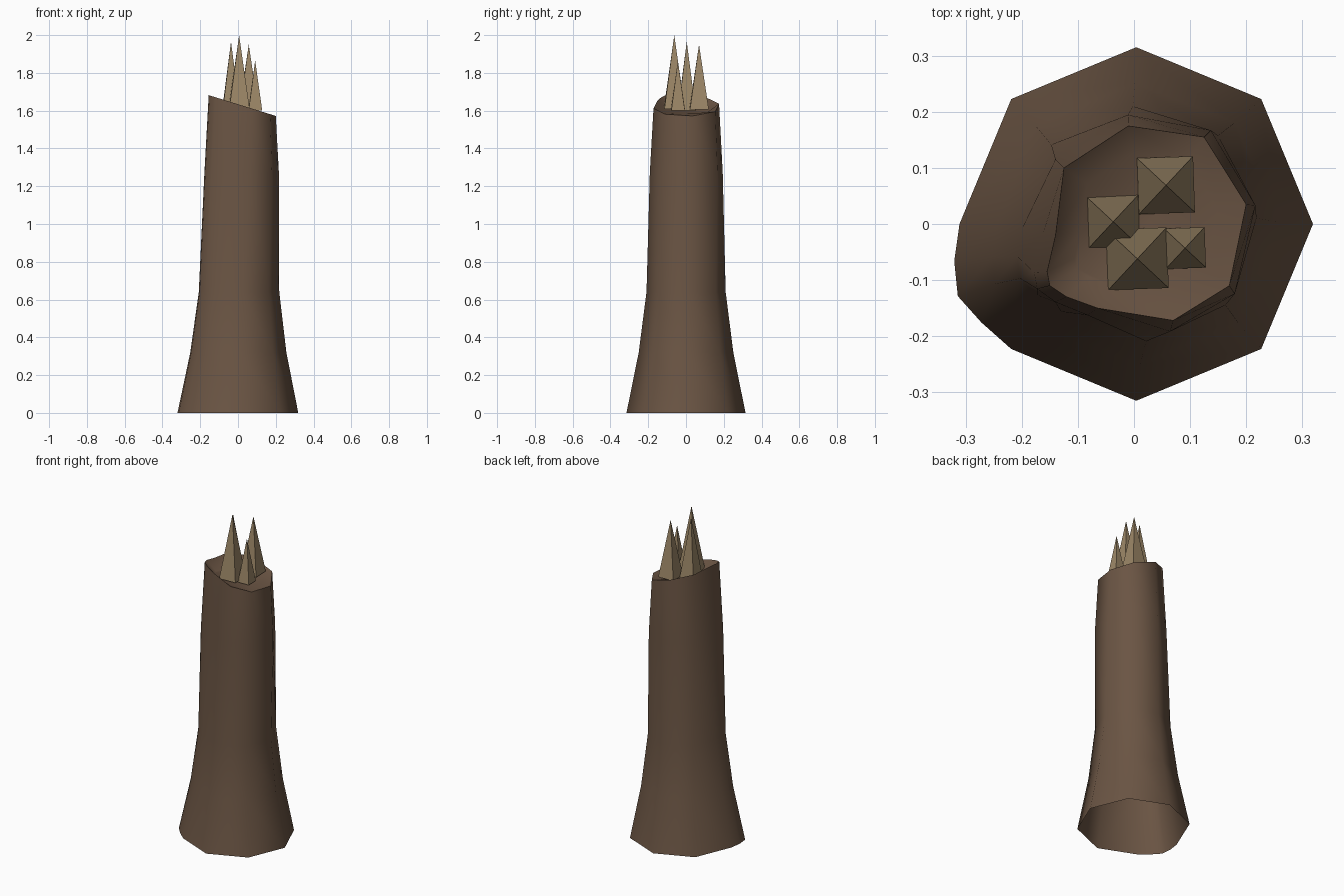
import bpy
import bmesh
from math import cos, sin, radians
from mathutils import Vector, Matrix

cube = bpy.data.objects.get("Cube")
if cube:
    bpy.data.objects.remove(cube)


def material(name, color):
    mat = bpy.data.materials.new(name)
    mat.use_nodes = True
    mat.diffuse_color = color
    mat.node_tree.nodes["Principled BSDF"].inputs["Base Color"].default_value = color
    return mat


def add_object(name, bm, mat):
    bmesh.ops.recalc_face_normals(bm, faces=bm.faces)
    mesh = bpy.data.meshes.new(name)
    bm.to_mesh(mesh)
    bm.free()
    mesh.materials.append(mat)
    obj = bpy.data.objects.new(name, mesh)
    bpy.context.collection.objects.link(obj)
    return obj


bark = material("bark brown", (0.145, 0.09, 0.057, 1))
wood = material("pale wood", (0.33, 0.24, 0.135, 1))

# Trunk outlines: octagonal root flare with a bulge, and a twisted broken rim
angles = [90, 45, 0, -45, -90, -135, -147.5, -158, -168.5, -180, -225]
radii = [0.315] * 6 + [0.327, 0.343, 0.331, 0.315, 0.315]
root = [Vector((r * cos(radians(a)) + 0.004, r * sin(radians(a)), 0))
        for a, r in zip(angles, radii)]
rim = [Vector((x, y, 0)) for x, y in [
    (-0.01, 0.175), (0.125, 0.155), (0.2, 0.035), (0.17, -0.11), (0.07, -0.172),
    (-0.065, -0.15), (-0.12, -0.13), (-0.15, -0.11), (-0.155, -0.085),
    (-0.14, -0.02), (-0.125, 0.1)]]
centre = Vector((0.02, 0, 0))


def scaled(points, factor):
    return [centre + (p - centre) * factor for p in points]


def slanted(points):
    return [Vector((p.x, p.y, 1.634 - 0.31 * p.x)) for p in points]


def blend(root_scale, top_scale, t, z):
    pairs = zip(root, scaled(rim, top_scale))
    return [(a * root_scale).lerp(b, t) + Vector((0, 0, z)) for a, b in pairs]


# Trunk: open at the bottom, closed by a slanted hollow top
rings = [root,
         blend(0.81, 1.2, 0.1, 0.32),
         blend(0.67, 1.18, 0.25, 0.64),
         blend(0.62, 1.11, 0.85, 1.27),
         slanted(rim),
         [Vector((p.x, p.y, 1.602 - 0.12 * p.x)) for p in scaled(rim, 0.72)]]
bm = bmesh.new()
loops = [[bm.verts.new(p) for p in ring] for ring in rings]
count = len(angles)
for low, high in zip(loops, loops[1:]):
    for i in range(count):
        j = (i + 1) % count
        bm.faces.new((low[i], low[j], high[j], high[i]))
bm.faces.new(loops[-1])
trunk = add_object("trunk", bm, bark)
bpy.context.view_layer.objects.active = trunk
trunk.select_set(True)
bpy.ops.object.shade_smooth_by_angle(angle=radians(50))

# Splinters: four-sided spikes standing in the broken top
splinters = [("front", 0.006, -0.062, 0.054, 1.61, 2.0),
             ("small", 0.091, -0.043, 0.036, 1.6, 1.865),
             ("right", -0.037, 0.004, 0.046, 1.6, 1.965),
             ("back", 0.057, 0.069, 0.05, 1.605, 1.95)]
for name, x, y, half, bottom, top in splinters:
    bm = bmesh.new()
    bmesh.ops.create_cone(
        bm, cap_ends=True, segments=4, radius1=half * 2 ** 0.5, radius2=0,
        depth=top - bottom,
        matrix=Matrix.Translation((x, y, (top + bottom) / 2))
        @ Matrix.Rotation(radians(47), 4, "Z"))
    add_object(name + "_splinter", bm, wood)
